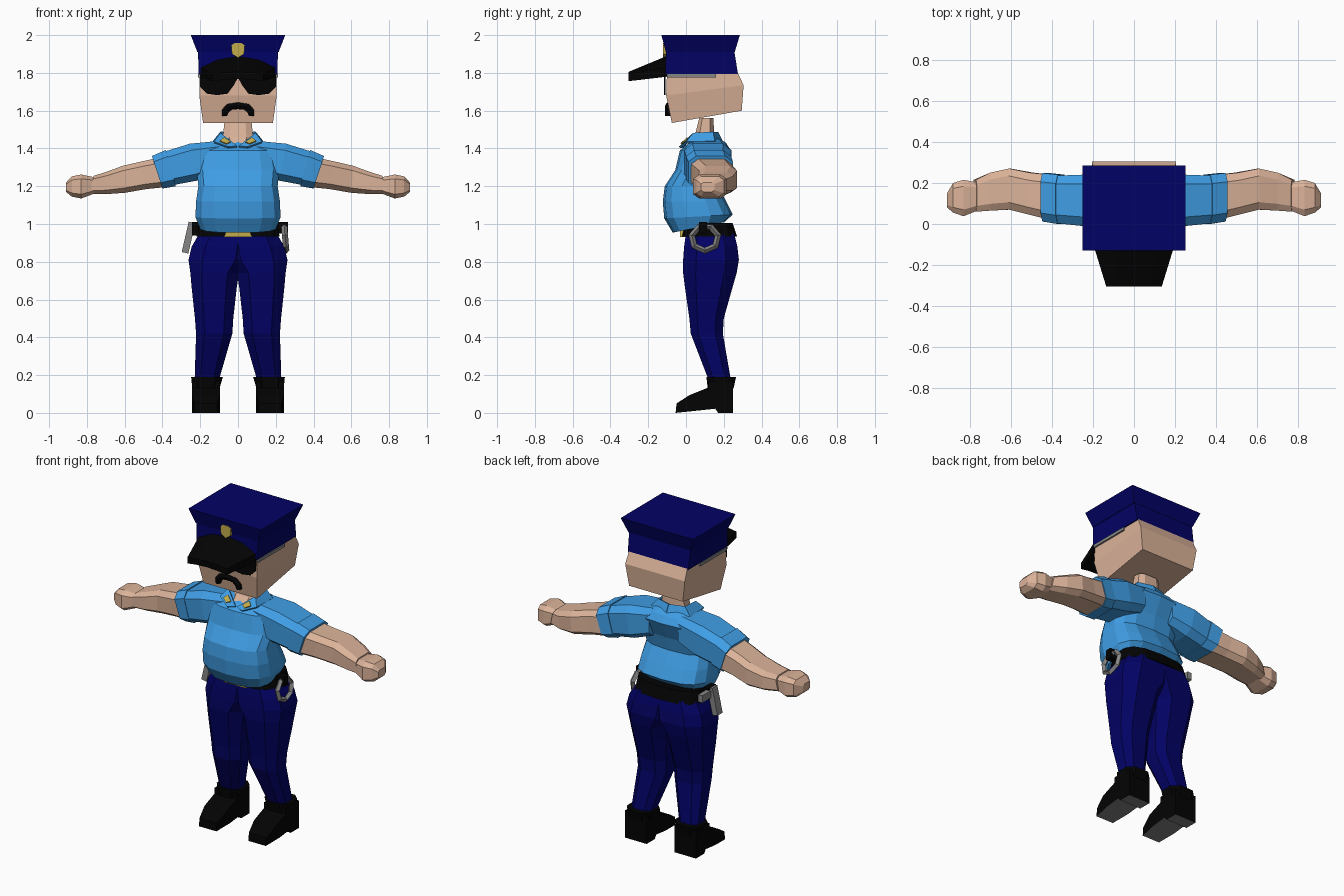
import bpy, bmesh, math
from mathutils import Vector

if "Cube" in bpy.data.objects:
    bpy.data.objects.remove(bpy.data.objects["Cube"])


def material(name, rgb):
    m = bpy.data.materials.new(name)
    m.use_nodes = True
    m.diffuse_color = (*rgb, 1)
    m.node_tree.nodes["Principled BSDF"].inputs["Base Color"].default_value = (*rgb, 1)
    return m


SKIN = material("skin", (0.71, 0.45, 0.32))
SHIRT = material("shirt_blue", (0.05, 0.34, 0.78))
NAVY = material("navy_cloth", (0.0006, 0.0006, 0.13))
BLACK = material("black_leather", (0.001, 0.001, 0.001))
GOLD = material("gold", (0.55, 0.41, 0.07))
METAL = material("grey_metal", (0.24, 0.24, 0.24))
SOLE = material("sole_grey", (0.2, 0.2, 0.2))


def build(name, verts, faces, mat, thick=0):
    bm = bmesh.new()
    vs = [bm.verts.new(v) for v in verts]
    for f in faces:
        bm.faces.new([vs[i] for i in f])
    bmesh.ops.recalc_face_normals(bm, faces=bm.faces)
    me = bpy.data.meshes.new(name)
    bm.to_mesh(me)
    bm.free()
    me.materials.append(mat)
    ob = bpy.data.objects.new(name, me)
    bpy.context.collection.objects.link(ob)
    if thick:
        mod = ob.modifiers.new("thickness", "SOLIDIFY")
        mod.thickness, mod.offset = thick, 0
    return ob


def ring(c, u, v, n=8, p=3):
    """Rounded-square loop around c spanned by half-axes u and v."""
    def power(t):
        return math.copysign(abs(t) ** (2 / p), t)
    peak = power(math.cos(math.pi / n))
    pts = []
    for i in range(n):
        a = (i + 0.5) * 2 * math.pi / n
        pts.append(Vector(c) + Vector(u) * power(math.cos(a)) / peak
                   + Vector(v) * power(math.sin(a)) / peak)
    return pts


def loft(name, rings, mat):
    n, k = len(rings[0]), len(rings)
    faces = [(r * n + i, r * n + (i + 1) % n, (r + 1) * n + (i + 1) % n, (r + 1) * n + i)
             for r in range(k - 1) for i in range(n)]
    faces += [tuple(range(n)), tuple(range((k - 1) * n, k * n))]
    return build(name, [p for r in rings for p in r], faces, mat)


def flat(z, x0, x1, y0, y1, n=8, p=3, tilt=0):
    """Horizontal loop from its bounds; tilt lifts the back."""
    return ring(((x0 + x1) / 2, (y0 + y1) / 2, z), ((x1 - x0) / 2, 0, 0),
                (0, (y1 - y0) / 2, tilt), n, p)


def box_ring(z, hw, y0, y1, tilt=0):
    return [Vector((-hw, y0, z)), Vector((hw, y0, z)),
            Vector((hw, y1, z + tilt)), Vector((-hw, y1, z + tilt))]


def plate(name, pts, y, depth, mat):
    """Front-facing outline in x and z, extruded in y."""
    return loft(name, [[(x, y + d, z) for x, z in pts] for d in (0, depth)], mat)


def box(name, c, size, mat, rot=(0, 0, 0)):
    x, y, z = (s / 2 for s in size)
    ob = loft(name, [box_ring(-z, x, -y, y), box_ring(z, x, -y, y)], mat)
    ob.location, ob.rotation_euler = c, rot
    return ob


# Head and neck
loft("head", [box_ring(1.535, 0.185, -0.075, 0.295, 0.065), box_ring(1.68, 0.205, -0.105, 0.305, 0.055),
              box_ring(1.82, 0.2, -0.1, 0.265)], SKIN)
loft("neck", [flat(1.39, -0.07, 0.07, -0.015, 0.15), flat(1.46, -0.08, 0.08, 0.045, 0.15),
              flat(1.56, -0.07, 0.07, 0.07, 0.145)], SKIN)

# Cap: band, flared crown, arched visor and badge
loft("cap_band", [box_ring(1.795, 0.208, -0.11, 0.275), box_ring(1.92, 0.212, -0.105, 0.255)], NAVY)
loft("cap_crown", [box_ring(1.91, 0.215, -0.107, 0.258), box_ring(2.0, 0.25, -0.13, 0.285)], NAVY)
visor = []
for t in (-1, -0.55, 0, 0.55, 1):
    drop = 0.06 * t * t
    visor.append([(0.198 * t, -0.1, 1.89 - drop), (0.135 * t, -0.305, 1.805 - drop * 0.2),
                  (0.135 * t, -0.305, 1.768 - drop * 0.2), (0.198 * t, -0.1, 1.84 - drop)])
loft("cap_visor", visor, BLACK)
plate("cap_badge", [(-0.036, 1.945), (-0.018, 1.958), (0.018, 1.958), (0.036, 1.945),
                    (0.032, 1.9), (0, 1.88), (-0.032, 1.9)], -0.123, 0.03, GOLD)

# Sunglasses and moustache
lens = [(0, 1.8), (0.203, 1.8), (0.2, 1.725), (0.165, 1.69), (0.11, 1.682), (0.055, 1.69), (0.022, 1.735),
        (0, 1.775)]
for side, s in (("left", 1), ("right", -1)):
    plate(side + "_lens", [(x * s, z) for x, z in lens], -0.117, 0.009, BLACK)
    box(side + "_glasses_arm", (s * 0.208, 0.03, 1.785), (0.01, 0.26, 0.018), METAL)
tache = []
for x, z, w in ((-0.072, 1.572, 0.014), (-0.068, 1.597, 0.019), (-0.045, 1.62, 0.02), (0, 1.626, 0.018),
                (0.045, 1.62, 0.02), (0.068, 1.597, 0.019), (0.072, 1.572, 0.014)):
    d = Vector((x, 0, z - 1.57)).normalized()
    tache.append(ring((x, -0.09, z), d * w, (0, 0.018, 0), 6, 2))
loft("moustache", tache, BLACK)

# Shirt body: overhanging belly, hollow lower back
torso = ((0.982, 0.2, -0.068, 0.2, 0.027), (1.04, 0.225, -0.112, 0.245, 0.01), (1.12, 0.222, -0.12, 0.21, 0),
         (1.2, 0.21, -0.11, 0.165, 0), (1.285, 0.218, -0.055, 0.185, 0), (1.39, 0.2, -0.03, 0.235, 0),
         (1.43, 0.15, 0.02, 0.21, 0), (1.455, 0.09, 0.045, 0.17, 0))
loft("shirt_body", [flat(z, -w, w, a, b, 14, 2.9, t) for z, w, a, b, t in torso], SHIRT)

# Collar flaps, inner and outer edges from back to front
inner = [(0, 0.165, 1.485), (0.09, 0.14, 1.485), (0.09, 0.04, 1.478), (0.005, -0.014, 1.41)]
outer = [(0, 0.19, 1.435), (0.13, 0.15, 1.435), (0.125, 0.005, 1.432), (0.05, -0.034, 1.405)]


def arm_ring(s, x, y0, y1, z0, z1, lean):
    """Loop across the arm; lean pushes the top outward."""
    return ring((s * x, (y0 + y1) / 2, (z0 + z1) / 2), (0, (y1 - y0) / 2, 0),
                (s * lean, 0, (z1 - z0) / 2), 8, 4)


def leg_ring(s, z, x0, x1, y0, y1):
    return flat(z, *sorted((s * x0, s * x1)), y0, y1, 8, 2.8)


for side, s in (("left", 1), ("right", -1)):
    flip = [[Vector((x * s, y, z)) for x, y, z in row] for row in (inner, outer)]
    build(side + "_collar", flip[0] + flip[1], [(i, i + 1, i + 5, i + 4) for i in range(3)], SHIRT, 0.012)
    pin = []
    for u, v in ((0.3, 0.25), (0.72, 0.25), (0.72, 0.8), (0.3, 0.8)):
        a, b = (row[2].lerp(row[3], u) for row in flip)
        pin.append(a.lerp(b, v) + Vector((0, -0.008, 0.008)))
    build(side + "_collar_pin", pin, [(0, 1, 2, 3)], GOLD, 0.008)

    # Sleeve with turned cuff, then forearm and fist
    sleeve = ((0.1, 0.0, 0.22, 1.27, 1.44, 0), (0.235, -0.01, 0.24, 1.23, 1.425, 0.02),
              (0.375, 0.005, 0.235, 1.205, 1.38, 0.025))
    loft(side + "_sleeve", [arm_ring(s, *r) for r in sleeve], SHIRT)
    cuff = ((0.355, 0, 0.24, 1.2, 1.392, 0.026), (0.428, 0.012, 0.248, 1.188, 1.36, 0.028))
    loft(side + "_sleeve_cuff", [arm_ring(s, *r) for r in cuff], SHIRT)
    arm = ((0.405, 0.022, 0.24, 1.195, 1.35, 0.02), (0.5, 0.045, 0.25, 1.185, 1.33, 0.015),
           (0.605, 0.07, 0.27, 1.165, 1.308, 0.005), (0.7, 0.065, 0.25, 1.158, 1.275, 0),
           (0.775, 0.06, 0.215, 1.16, 1.255, -0.01))
    loft(side + "_forearm", [arm_ring(s, *r) for r in arm], SKIN)
    fist = ((0.75, 0.07, 0.2, 1.165, 1.245, 0), (0.83, 0.038, 0.215, 1.135, 1.262, 0),
            (0.88, 0.055, 0.2, 1.145, 1.252, 0), (0.91, 0.08, 0.15, 1.17, 1.22, 0))
    loft(side + "_fist", [arm_ring(s, *r) for r in fist], SKIN)

    # Trouser leg
    leg = ((0.16, 0.105, 0.23, 0.125, 0.24), (0.42, 0.03, 0.222, 0.025, 0.195), (0.5, 0.025, 0.228, 0.018, 0.2),
           (0.66, 0.007, 0.245, -0.005, 0.245), (0.74, -0.005, 0.252, -0.015, 0.268),
           (0.81, -0.06, 0.262, -0.015, 0.28), (0.88, -0.07, 0.245, -0.01, 0.272), (0.95, -0.07, 0.205, 0, 0.255))
    loft(side + "_trouser_leg", [leg_ring(s, *r) for r in leg], NAVY)

    # Boot: side outline with arch and heel, narrowed toward the toe
    outline = ((-0.055, 0), (-0.05, 0.05), (0.02, 0.095), (0.12, 0.135), (0.118, 0.17), (0.25, 0.17),
               (0.25, 0), (0.17, 0), (0.155, 0.022), (0.06, 0.012))
    walls = []
    for e in (-1, 1):
        walls.append([(s * 0.17 + e * (0.06 if y < 0 else 0.074), y, z) for y, z in outline])
    boot = loft(side + "_boot", walls, BLACK)
    boot.data.materials.append(SOLE)
    for f in boot.data.polygons:
        f.material_index = int(f.normal.z < -0.8)
    loft(side + "_boot_top", [leg_ring(s, 0.13, 0.098, 0.242, 0.115, 0.252),
                              leg_ring(s, 0.19, 0.08, 0.248, 0.108, 0.265)], BLACK)

# Belt and buckle
loft("belt", [flat(0.934, -0.22, 0.22, -0.024, 0.268, 14, 3),
              flat(1.005, -0.208, 0.208, -0.005, 0.245, 14, 3)], BLACK)
plate("belt_buckle", [(-0.075, 0.931), (0.075, 0.931), (0.06, 0.968), (-0.06, 0.968)], -0.033, 0.03, GOLD)

# Handcuffs on the left hip
bpy.ops.mesh.primitive_torus_add(major_segments=7, minor_segments=4, major_radius=0.066, minor_radius=0.016,
                                 location=(0.25, 0.1, 0.925), rotation=(0, math.radians(85), 0))
cuffs = bpy.context.object
cuffs.name = "handcuffs"
cuffs.scale.y = 1.08
cuffs.data.materials.append(METAL)
box("handcuff_strap", (0.236, 0.09, 0.98), (0.06, 0.04, 0.06), BLACK)

# Sidearm on the right hip
box("sidearm_barrel", (-0.262, 0.09, 0.928), (0.036, 0.05, 0.165), METAL, (0, math.radians(13), 0))
box("sidearm_grip", (-0.24, 0.16, 0.975), (0.03, 0.085, 0.045), METAL)
box("holster_strap", (-0.226, 0.09, 0.975), (0.036, 0.07, 0.07), BLACK)
